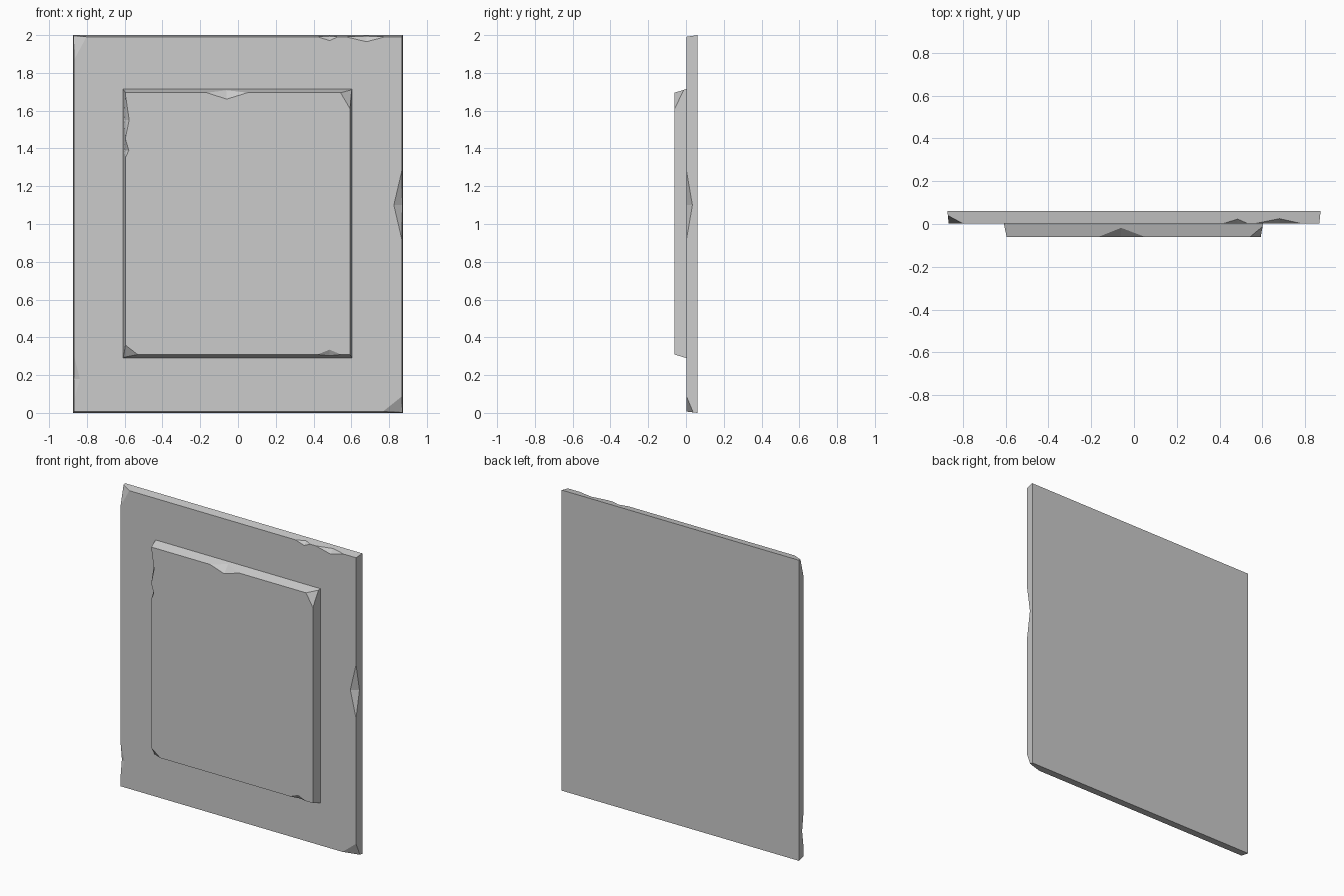
import bpy, bmesh
from mathutils import Vector

if "Cube" in bpy.data.objects:
    bpy.data.objects.remove(bpy.data.objects["Cube"])


def mesh_object(name, points):
    """Convex solid around a few points."""
    bm = bmesh.new()
    for p in points:
        bm.verts.new(p)
    bmesh.ops.convex_hull(bm, input=bm.verts)
    bmesh.ops.dissolve_limit(bm, angle_limit=0.001, verts=bm.verts, edges=bm.edges)
    bmesh.ops.recalc_face_normals(bm, faces=bm.faces)
    mesh = bpy.data.meshes.new(name)
    bm.to_mesh(mesh)
    bm.free()
    obj = bpy.data.objects.new(name, mesh)
    bpy.context.collection.objects.link(obj)
    return obj


class Slab:
    """Upright plate tapering to the front; rects are (x0, x1, z0, z1)."""

    def __init__(self, name, y_front, y_back, front, back):
        self.yf, self.yb, self.front, self.back = y_front, y_back, front, back
        self.obj = mesh_object(name, [(x, y, z) for y, r in ((y_front, front), (y_back, back))
                                      for x in r[:2] for z in r[2:]])

    def rim(self, side, y):
        t = (y - self.yf) / (self.yb - self.yf)
        return self.front[side] * (1 - t) + self.back[side] * t

    def cut(self, points):
        cutter = mesh_object("chip_cutter", points)
        mod = self.obj.modifiers.new("chip", 'BOOLEAN')
        mod.operation, mod.solver, mod.object = 'DIFFERENCE', 'EXACT', cutter
        bpy.context.view_layer.objects.active = self.obj
        bpy.ops.object.modifier_apply(modifier=mod.name)
        bpy.data.objects.remove(cutter)

    def notch(self, side, a, b, mid, inset, y):
        """Chip on a front edge from a to b, valley at mid."""
        def pt(along, across, depth):
            return Vector((across, depth, along) if side < 2 else (along, depth, across))
        s = 1 if side % 2 else -1
        e = self.front[side]
        self.cut([pt(a, e, self.yf), pt(b, e, self.yf), pt(mid, e - s * inset, self.yf),
                  pt(mid, self.rim(side, y), y), pt(mid, e + s * 0.05, self.yf - 0.05)])

    def corner(self, xs, zs, dx, dz, y):
        """Flat chip off a front corner."""
        sx, sz = (1 if xs == 1 else -1), (1 if zs == 3 else -1)
        x, z = self.front[xs], self.front[zs]
        self.cut([(x - sx * dx, self.yf, z), (x, self.yf, z - sz * dz),
                  (self.rim(xs, y), y, self.rim(zs, y)),
                  (x + sx * 0.05, self.yf - 0.05, z + sz * 0.05)])


# Back slab with worn edges
slab = Slab("back_slab", 0.003, 0.06, (-0.867, 0.867, 0.007, 1.991), (-0.873, 0.873, 0, 2))
slab.corner(0, 3, 0.065, 0.12, 0.04)
slab.corner(1, 2, 0.10, 0.08, 0.038)
slab.notch(3, 0.42, 0.53, 0.485, 0.02, 0.023)
slab.notch(3, 0.57, 0.78, 0.68, 0.026, 0.025)
slab.notch(1, 0.92, 1.28, 1.10, 0.042, 0.034)
slab.notch(0, 0.07, 0.30, 0.18, 0.03, 0.02)

# Raised front panel
panel = Slab("raised_panel", -0.06, 0.003, (-0.596, 0.593, 0.309, 1.695),
             (-0.609, 0.604, 0.29, 1.715))
panel.corner(1, 3, 0.05, 0.085, -0.012)
panel.corner(0, 2, 0.065, 0.05, -0.01)
panel.notch(3, -0.165, 0.05, -0.06, 0.034, -0.018)
panel.notch(2, 0.42, 0.545, 0.485, 0.026, -0.04)
panel.notch(0, 1.455, 1.685, 1.55, 0.02, -0.025)
panel.notch(0, 1.35, 1.45, 1.39, 0.018, -0.025)
